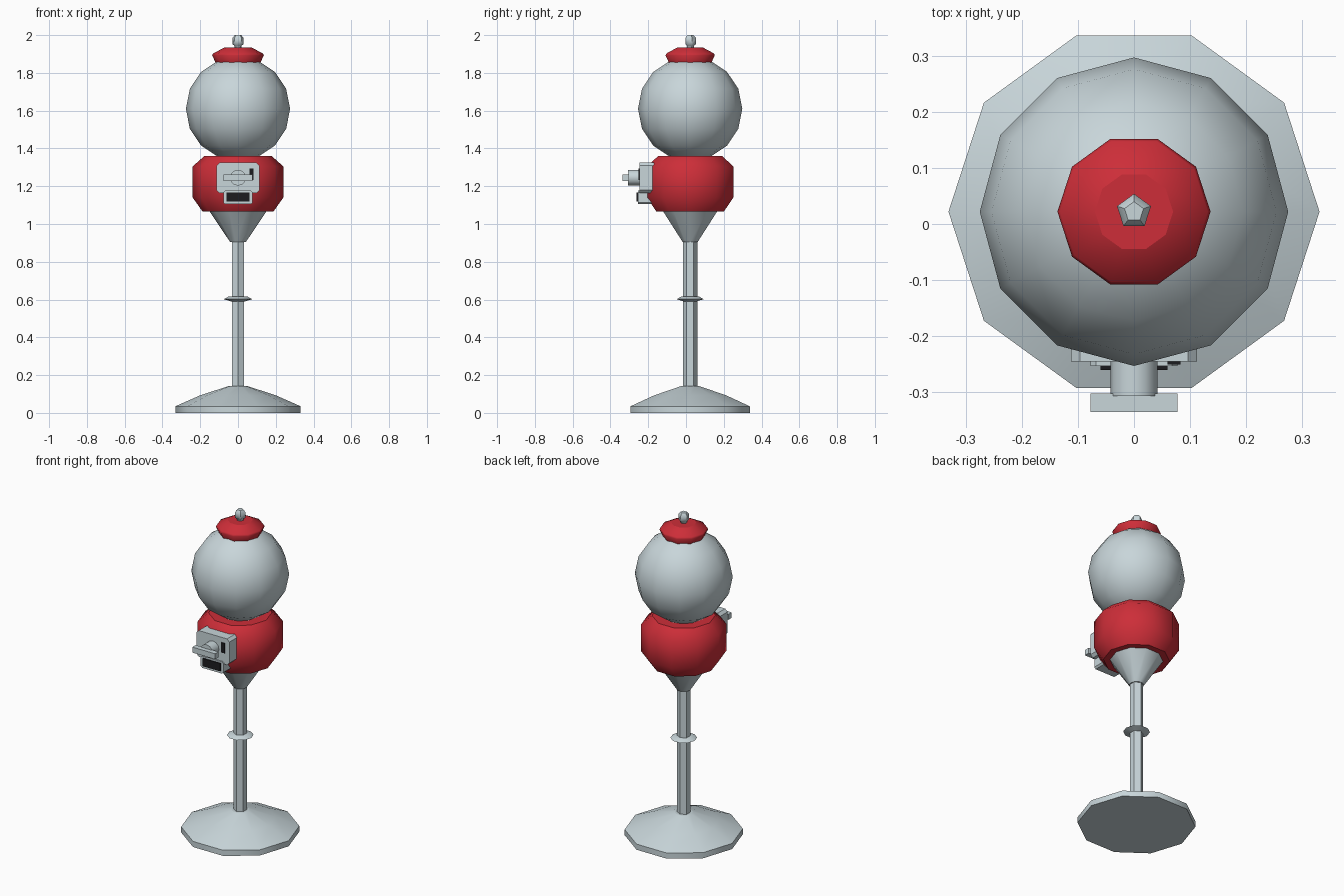
import bpy, bmesh, math

if "Cube" in bpy.data.objects:
    bpy.data.objects.remove(bpy.data.objects["Cube"])

AXIS_Y = 0.022  # the turned parts sit slightly behind the centre


def material(name, rgb):
    mat = bpy.data.materials.new(name)
    mat.use_nodes = True
    mat.diffuse_color = (*rgb, 1)
    mat.node_tree.nodes["Principled BSDF"].inputs["Base Color"].default_value = (*rgb, 1)
    return mat


GREY = material("pale grey", (0.58, 0.67, 0.70))
RED = material("red", (0.61, 0.027, 0.04))
BLACK = material("black", (0.012, 0.012, 0.014))


def finish(name, bm, mat, angle):
    bmesh.ops.recalc_face_normals(bm, faces=bm.faces)
    mesh = bpy.data.meshes.new(name)
    bm.to_mesh(mesh)
    bm.free()
    mesh.materials.append(mat)
    obj = bpy.data.objects.new(name, mesh)
    bpy.context.collection.objects.link(obj)
    bpy.ops.object.select_all(action='DESELECT')
    obj.select_set(True)
    bpy.context.view_layer.objects.active = obj
    bpy.ops.object.shade_smooth_by_angle(angle=math.radians(angle))
    return obj


def lathe(name, mat, profile, sides=10, start=0, angle=50):
    """Turn (radius, height) points around the axis and close both ends."""
    bm = bmesh.new()
    rings = []
    for r, z in profile:
        ring = []
        for i in range(sides):
            a = math.radians(start) + math.tau * i / sides
            ring.append(bm.verts.new((r * math.cos(a), AXIS_Y + r * math.sin(a), z)))
        rings.append(ring)
    for low, high in zip(rings, rings[1:]):
        for i in range(sides):
            j = (i + 1) % sides
            bm.faces.new((low[i], low[j], high[j], high[i]))
    caps = [bm.faces.new(rings[0][::-1]), bm.faces.new(rings[-1])]
    bmesh.ops.recalc_face_normals(bm, faces=bm.faces)
    for cap in caps:
        for edge in cap.edges:
            edge.smooth = False
    return finish(name, bm, mat, angle)


def plate(name, mat, x, y, z, cut=0.0):
    """Block between the given ranges, with its four front corners cut off."""
    (x0, x1), (y0, y1), (z0, z1) = x, y, z
    if cut:
        outline = [(x0 + cut, z0), (x1 - cut, z0), (x1, z0 + cut), (x1, z1 - cut),
                   (x1 - cut, z1), (x0 + cut, z1), (x0, z1 - cut), (x0, z0 + cut)]
    else:
        outline = [(x0, z0), (x1, z0), (x1, z1), (x0, z1)]
    return prism(name, mat, outline, y0, y1)


def prism(name, mat, outline, y0, y1, angle=30):
    bm = bmesh.new()
    front = [bm.verts.new((px, y0, pz)) for px, pz in outline]
    back = [bm.verts.new((px, y1, pz)) for px, pz in outline]
    bm.faces.new(front)
    bm.faces.new(back[::-1])
    for i in range(len(front)):
        j = (i + 1) % len(front)
        bm.faces.new((front[i], back[i], back[j], front[j]))
    return finish(name, bm, mat, angle)


# Stand
lathe("base", GREY, [(0.332, 0), (0.332, 0.035), (0.2, 0.093), (0.05, 0.142)])
lathe("pole", GREY, [(0.038, 0.13), (0.038, 0.92)], sides=6, start=30)
lathe("pole_collar", GREY, [(0.035, 0.59), (0.075, 0.602), (0.05, 0.616), (0.035, 0.616)])
lathe("support_cone", GREY, [(0.042, 0.905), (0.15, 1.066)])

# Body and globe
lathe("body", RED, [(0.187, 1.065), (0.24, 1.14), (0.24, 1.305), (0.178, 1.36)], angle=54)
globe_steps = [math.radians(22.5 * k) for k in range(-3, 4)]
globe = [(0.276 * math.cos(a), 1.61 + 0.276 * math.sin(a)) for a in globe_steps]
lathe("globe", GREY, [(0.01, 1.334)] + globe + [(0.01, 1.886)], sides=12)

# Lid and finial
lathe("lid", RED, [(0.114, 1.845), (0.137, 1.893), (0.132, 1.903), (0.07, 1.935)])
lathe("lid_knob", GREY, [(0.019, 1.93), (0.021, 1.945), (0.032, 1.953),
                         (0.032, 1.985), (0.018, 2.0)], sides=5, start=90)

# Coin mechanism
plate("coin_plate", GREY, (-0.113, 0.113), (-0.246, -0.17), (1.163, 1.325), cut=0.016)
plate("coin_slot", BLACK, (0.06, 0.083), (-0.251, -0.243), (1.233, 1.295))
dial = [(0.042 * math.cos(math.tau * i / 12), 1.245 + 0.042 * math.sin(math.tau * i / 12))
        for i in range(12)]
prism("dial", GREY, dial, -0.308, -0.24, angle=40)
plate("dial_handle", GREY, (-0.078, 0.078), (-0.336, -0.303), (1.228, 1.262))

# Dispensing chute
plate("chute", GREY, (-0.078, 0.078), (-0.254, -0.18), (1.105, 1.178), cut=0.01)
plate("chute_opening", BLACK, (-0.06, 0.06), (-0.261, -0.253), (1.12, 1.168))
